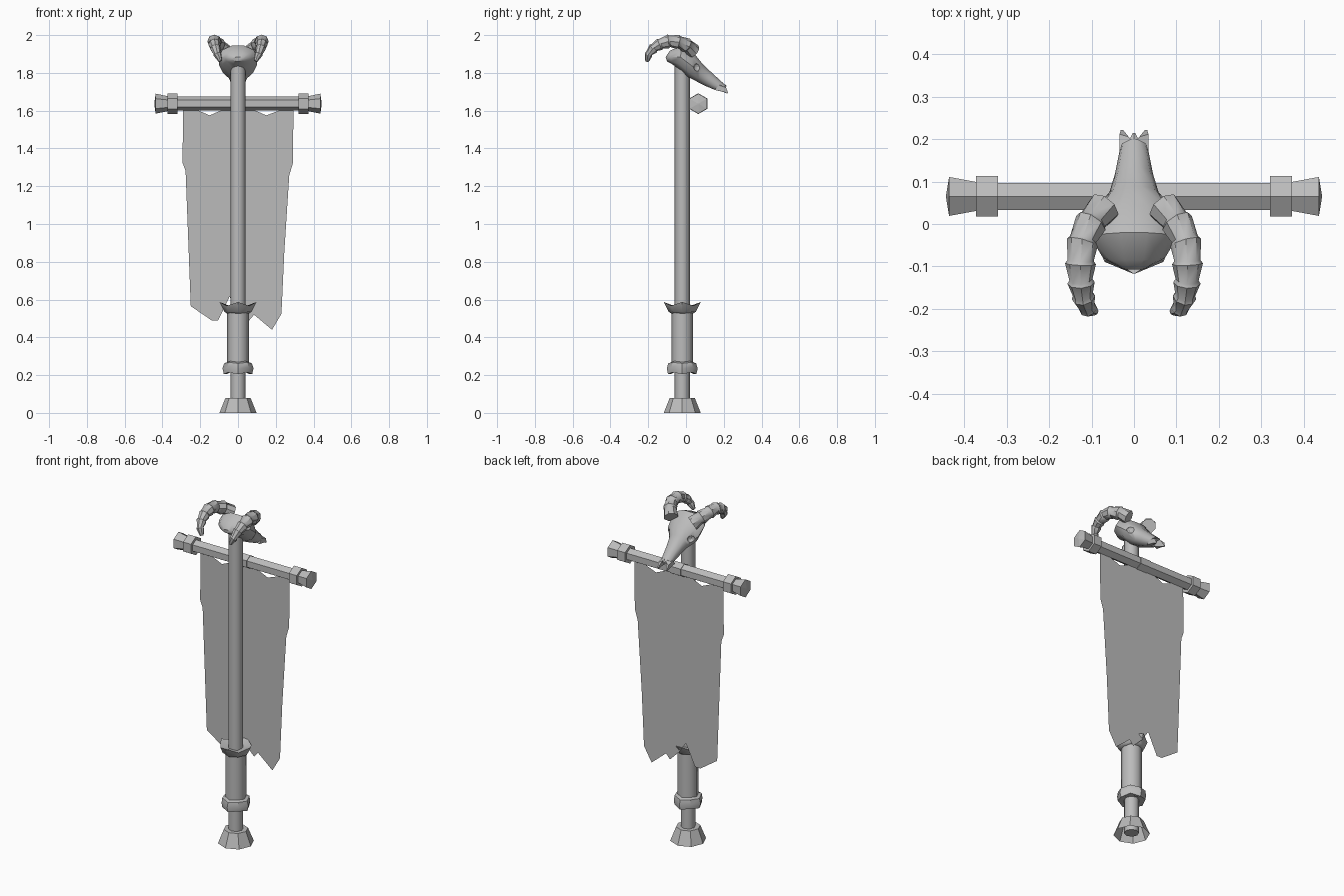
import bpy, bmesh
from math import sin, cos, tau, radians
from mathutils import Vector

if "Cube" in bpy.data.objects:
    bpy.data.objects.remove(bpy.data.objects["Cube"])

grey = bpy.data.materials.new("plain grey")
grey.use_nodes = True
colour = (0.5, 0.5, 0.5, 1)
grey.diffuse_color = colour
grey.node_tree.nodes["Principled BSDF"].inputs["Base Color"].default_value = colour

POLE_Y = -0.02
BAR = Vector((0, 0.065, 1.637))


def finish(name, bm, smooth=None):
    bmesh.ops.recalc_face_normals(bm, faces=bm.faces)
    mesh = bpy.data.meshes.new(name)
    bm.to_mesh(mesh)
    bm.free()
    mesh.materials.append(grey)
    obj = bpy.data.objects.new(name, mesh)
    bpy.context.collection.objects.link(obj)
    if smooth:
        shade(obj, smooth)
    return obj


def shade(obj, angle):
    bpy.ops.object.select_all(action="DESELECT")
    obj.select_set(True)
    bpy.context.view_layer.objects.active = obj
    bpy.ops.object.shade_smooth_by_angle(angle=radians(angle))


def loft(name, rings, smooth=None, caps=(True, True)):
    """Skin a list of equal-sized point rings."""
    bm = bmesh.new()
    rows = [[bm.verts.new(p) for p in ring] for ring in rings]
    n = len(rows[0])
    for a, b in zip(rows, rows[1:]):
        for i in range(n):
            j = (i + 1) % n
            bm.faces.new((a[i], a[j], b[j], b[i]))
    for row, cap in zip((rows[0], rows[-1]), caps):
        if cap:
            bm.faces.new(row)
    return finish(name, bm, smooth)


def ring(centre, u, v, ru, rv, n):
    return [centre + u * ru * cos(tau * i / n) + v * rv * sin(tau * i / n) for i in range(n)]


X, Y, Z = Vector((1, 0, 0)), Vector((0, 1, 0)), Vector((0, 0, 1))


def turned(name, profile, smooth=None, caps=(True, True)):
    """Eight-sided upright part around the pole; profile is (radius, height)."""
    return loft(name, [ring(Vector((0, POLE_Y, z)), X, Y, r, r, 8) for r, z in profile], smooth, caps)


def bar_part(name, profile):
    """Six-sided part along the crossbar; profile is (radius, x)."""
    return loft(name, [ring(BAR + X * x, Z, Y, r, r, 6) for r, x in profile])


def crown(name, profile):
    """Collar whose four axis corners stand out; rows of corner and side (radius, height)."""
    rings = []
    for corner, side in profile:
        pts = []
        for i in range(8):
            r, z = side if i % 2 else corner
            a = tau * i / 8
            pts.append(Vector((r * cos(a), POLE_Y + r * sin(a), z)))
        rings.append(pts)
    return loft(name, rings, 40)


# Pole, foot, grip and collars
turned("pole", [(0.04, 0.01), (0.04, 1.85)], 50)
turned("foot", [(0.098, 0), (0.066, 0.08), (0.03, 0.08)], caps=(False, True))
turned("grip_sleeve", [(0.057, 0.25), (0.057, 0.55)], 50)
crown("lower_collar", [((0.06, 0.205), (0.058, 0.215)), ((0.075, 0.205), (0.075, 0.215)),
                       ((0.082, 0.235), (0.078, 0.24)), ((0.074, 0.262), (0.074, 0.268)),
                       ((0.055, 0.27), (0.055, 0.275))])
crown("upper_collar", [((0.056, 0.525), (0.056, 0.53)), ((0.072, 0.535), (0.072, 0.535)),
                       ((0.098, 0.587), (0.085, 0.567)), ((0.04, 0.565), (0.04, 0.56))])

# Crossbar with collars and flared ends
bar_part("crossbar", [(0.037, -0.38), (0.037, 0.38)])
bar_part("crossbar_band", [(0.04, -0.035), (0.04, 0.035)])
for side, s in (("left", 1), ("right", -1)):
    bar_part(side + "_bar_collar", [(0.055, s * 0.321), (0.055, s * 0.373)])
    bar_part(side + "_bar_end", [(0.039, s * 0.37), (0.053, s * 0.436), (0.004, s * 0.443)])

# Tattered cloth, a single sheet
outline = [(-0.29, 1.61), (-0.294, 1.325), (-0.262, 1.24), (-0.26, 1.04), (-0.235, 0.83),
           (-0.25, 0.565), (-0.14, 0.49), (-0.105, 0.49), (-0.045, 0.615), (0, 0.55),
           (0.06, 0.49), (0.085, 0.52), (0.18, 0.44), (0.23, 0.525), (0.245, 0.85),
           (0.24, 1.03), (0.257, 1.05), (0.26, 1.22), (0.29, 1.32), (0.294, 1.61),
           (0.23, 1.605), (0.15, 1.575), (0.07, 1.61), (-0.07, 1.61), (-0.15, 1.575), (-0.22, 1.605)]
bm = bmesh.new()
bm.faces.new([bm.verts.new((x, BAR.y, z)) for x, z in outline])
bmesh.ops.triangulate(bm, faces=bm.faces)
finish("banner_cloth", bm)

# Skull: sections given by top (y, z), bottom (y, z) and half width
sections = [((-0.108, 1.885), (-0.1, 1.86), 0.03), ((-0.085, 1.92), (-0.075, 1.845), 0.073),
            ((-0.02, 1.948), (-0.04, 1.82), 0.103), ((0.045, 1.905), (0.01, 1.775), 0.1),
            ((0.09, 1.848), (0.06, 1.75), 0.058), ((0.135, 1.805), (0.1, 1.73), 0.045),
            ((0.2, 1.745), (0.155, 1.708), 0.033)]
rings = []
for top, bottom, w in sections:
    t, b = Vector((0, *top)), Vector((0, *bottom))
    rings.append(ring((t + b) / 2, X, (t - b) / 2, w, 1, 10))
skull = loft("skull", rings, 40)

# Eye sockets carved into the skull
for s in (1, -1):
    bm = bmesh.new()
    bmesh.ops.create_icosphere(bm, subdivisions=2, radius=0.026)
    bmesh.ops.translate(bm, verts=bm.verts, vec=(s * 0.083, 0.066, 1.83))
    cutter = finish("socket_cutter", bm)
    cutter.hide_render = True
    mod = skull.modifiers.new("socket", "BOOLEAN")
    mod.object, mod.operation, mod.solver = cutter, "DIFFERENCE", "EXACT"
    bpy.ops.object.select_all(action="DESELECT")
    bpy.context.view_layer.objects.active = skull
    skull.select_set(True)
    bpy.ops.object.modifier_apply(modifier=mod.name)
    bpy.data.objects.remove(cutter)
shade(skull, 40)

# Forked snout and ridged horns, mirrored
horn_path = [(0.07, 0.04, 1.915), (0.1, 0.005, 1.945), (0.121, -0.04, 1.963), (0.126, -0.09, 1.967),
             (0.125, -0.135, 1.953), (0.12, -0.17, 1.932), (0.11, -0.197, 1.9), (0.093, -0.206, 1.862)]
radii = [0.04, 0.038, 0.036, 0.035, 0.031, 0.027, 0.021, 0.01]
for side, s in (("left", 1), ("right", -1)):
    loft(side + "_snout_prong",
         [[Vector((s * x, y, z)) for x, y, z in pts] for pts in (
             [(0, 0.185, 1.75), (0.034, 0.175, 1.735), (0.034, 0.15, 1.71), (0.006, 0.16, 1.712)],
             [(0.012, 0.205, 1.733), (0.034, 0.212, 1.722), (0.033, 0.2, 1.7), (0.018, 0.195, 1.7)],
             [(0.026, 0.222, 1.697), (0.031, 0.222, 1.697), (0.031, 0.219, 1.69), (0.026, 0.219, 1.69)])])
    path = [Vector((s * x, y, z)) for x, y, z in horn_path]
    rings = []
    for i, (p, r) in enumerate(zip(path, radii)):
        d = (path[min(i + 1, len(path) - 1)] - path[max(i - 1, 0)]).normalized()
        u = d.cross(X).normalized()
        v = d.cross(u)
        if 0 < i < len(path) - 1:
            rings.append(ring(p - d * 0.004, u, v, r * 0.88, r * 0.88, 8))
            rings.append(ring(p + d * 0.004, u, v, r * 1.04, r * 1.04, 8))
        else:
            rings.append(ring(p, u, v, r, r, 8))
    loft(side + "_horn", rings, 40)

# Nasal point between the prongs
loft("nose_tip", [[Vector(p) for p in ((-0.02, 0.18, 1.745), (0, 0.175, 1.757), (0.02, 0.18, 1.745), (0, 0.17, 1.73))],
                  [Vector(p) for p in ((-0.003, 0.215, 1.73), (0, 0.215, 1.733), (0.003, 0.215, 1.73), (0, 0.213, 1.727))]])
